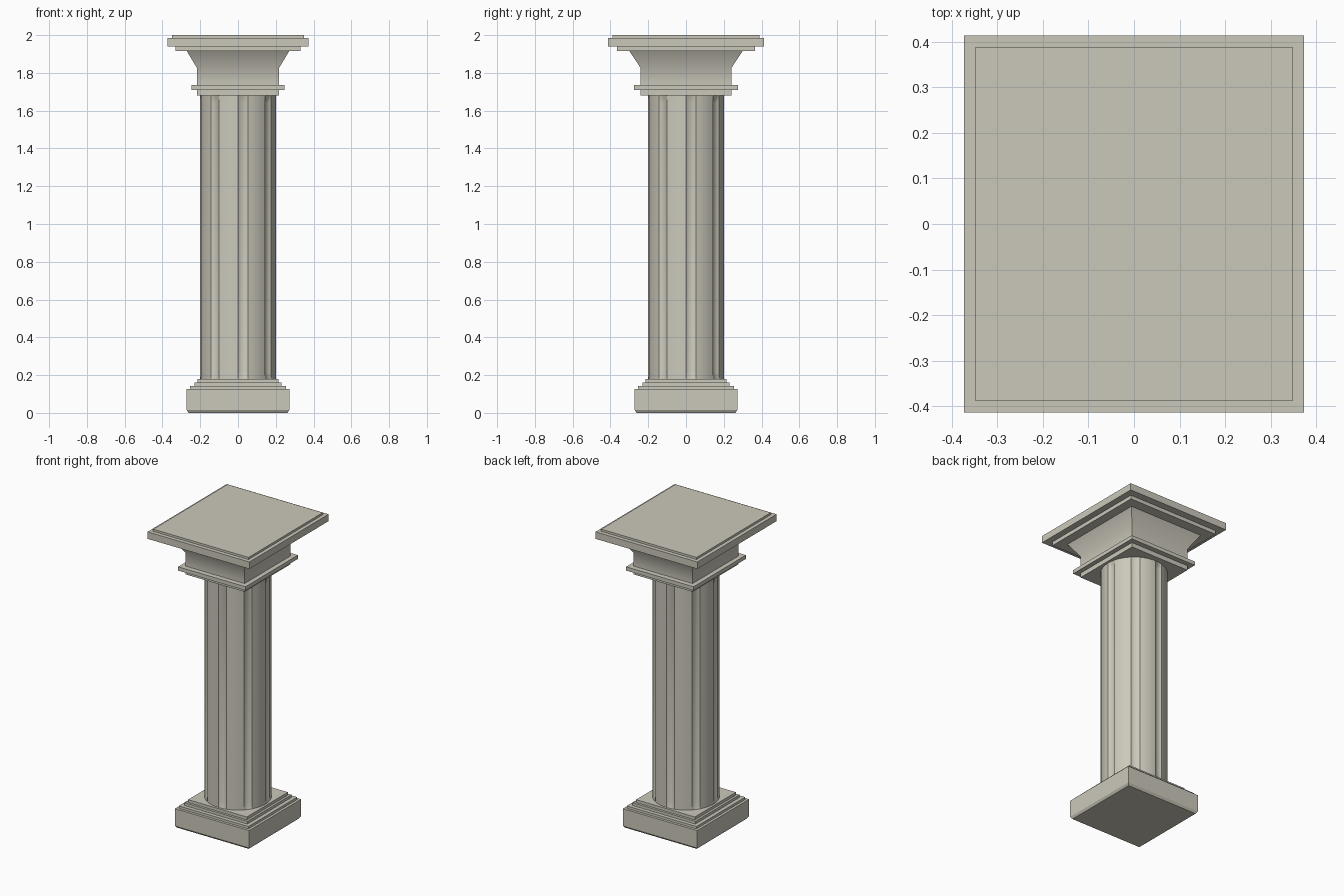
import bpy, bmesh
from math import sin, cos, radians

cube = bpy.data.objects.get("Cube")
if cube:
    bpy.data.objects.remove(cube, do_unlink=True)

# Single pale stone colour
stone = bpy.data.materials.new("pale_stone")
stone.use_nodes = True
colour = (0.60, 0.58, 0.495, 1)
stone.diffuse_color = colour
stone.node_tree.nodes["Principled BSDF"].inputs["Base Color"].default_value = colour


def loft(name, rings, smooth=None):
    """Skin a stack of closed rings and cap both ends."""
    bm = bmesh.new()
    loops = [[bm.verts.new(p) for p in ring] for ring in rings]
    n = len(loops[0])
    for low, high in zip(loops, loops[1:]):
        for i in range(n):
            j = (i + 1) % n
            bm.faces.new((low[i], low[j], high[j], high[i]))
    bm.faces.new(loops[0][::-1])
    bm.faces.new(loops[-1])
    bmesh.ops.recalc_face_normals(bm, faces=bm.faces[:])
    mesh = bpy.data.meshes.new(name)
    bm.to_mesh(mesh)
    bm.free()
    mesh.materials.append(stone)
    obj = bpy.data.objects.new(name, mesh)
    bpy.context.collection.objects.link(obj)
    if smooth:
        bpy.ops.object.select_all(action='DESELECT')
        obj.select_set(True)
        bpy.context.view_layer.objects.active = obj
        bpy.ops.object.shade_smooth_by_angle(angle=radians(smooth))
    return obj


def rect(hx, hy, z):
    return [(-hx, -hy, z), (hx, -hy, z), (hx, hy, z), (-hx, hy, z)]


def slab(name, hx, hy, z0, z1):
    return loft(name, [rect(hx, hy, z0), rect(hx, hy, z1)])


# Square base: plinth with a chamfered foot, then three steps
loft("plinth", [rect(0.262, 0.262, 0), rect(0.272, 0.272, 0.015), rect(0.272, 0.272, 0.127)])
for name, half, z0, z1 in (("lower_step", 0.255, 0.127, 0.143),
                           ("middle_step", 0.23, 0.143, 0.161),
                           ("upper_step", 0.215, 0.161, 0.18)):
    slab(name, half, half, z0, z1)

# Round shaft with eight narrow flutes that run out at both ends
RADIUS, DEPTH, FLUTES = 0.202, 0.012, 8
SECTION = ((0, 0), (3, 1), (7.5, 1.1), (12, 1), (15, 0), (22.5, 0), (30, 0), (37.5, 0))


def shaft_ring(z, cut):
    ring = []
    for k in range(FLUTES):
        for angle, sink in SECTION:
            a = radians(k * 360 / FLUTES + angle)
            r = RADIUS - DEPTH * sink * cut
            ring.append((r * sin(a), -r * cos(a), z))
    return ring


loft("fluted_shaft", [shaft_ring(z, cut) for z, cut in
                      ((0.18, 0), (0.22, 1), (1.64, 1), (1.68, 0))], smooth=30)

# Capital: collar, flaring bell and stacked top slabs
slab("collar", 0.217, 0.24, 1.68, 1.71)
slab("collar_band", 0.247, 0.274, 1.71, 1.735)
loft("flared_bell", [rect(0.217, 0.24, 1.735), rect(0.217, 0.24, 1.825),
                     rect(0.271, 0.299, 1.915)], smooth=40)
slab("under_slab", 0.331, 0.366, 1.915, 1.94)
slab("top_slab", 0.373, 0.414, 1.94, 1.986)
slab("top_panel", 0.349, 0.388, 1.986, 2.0)
